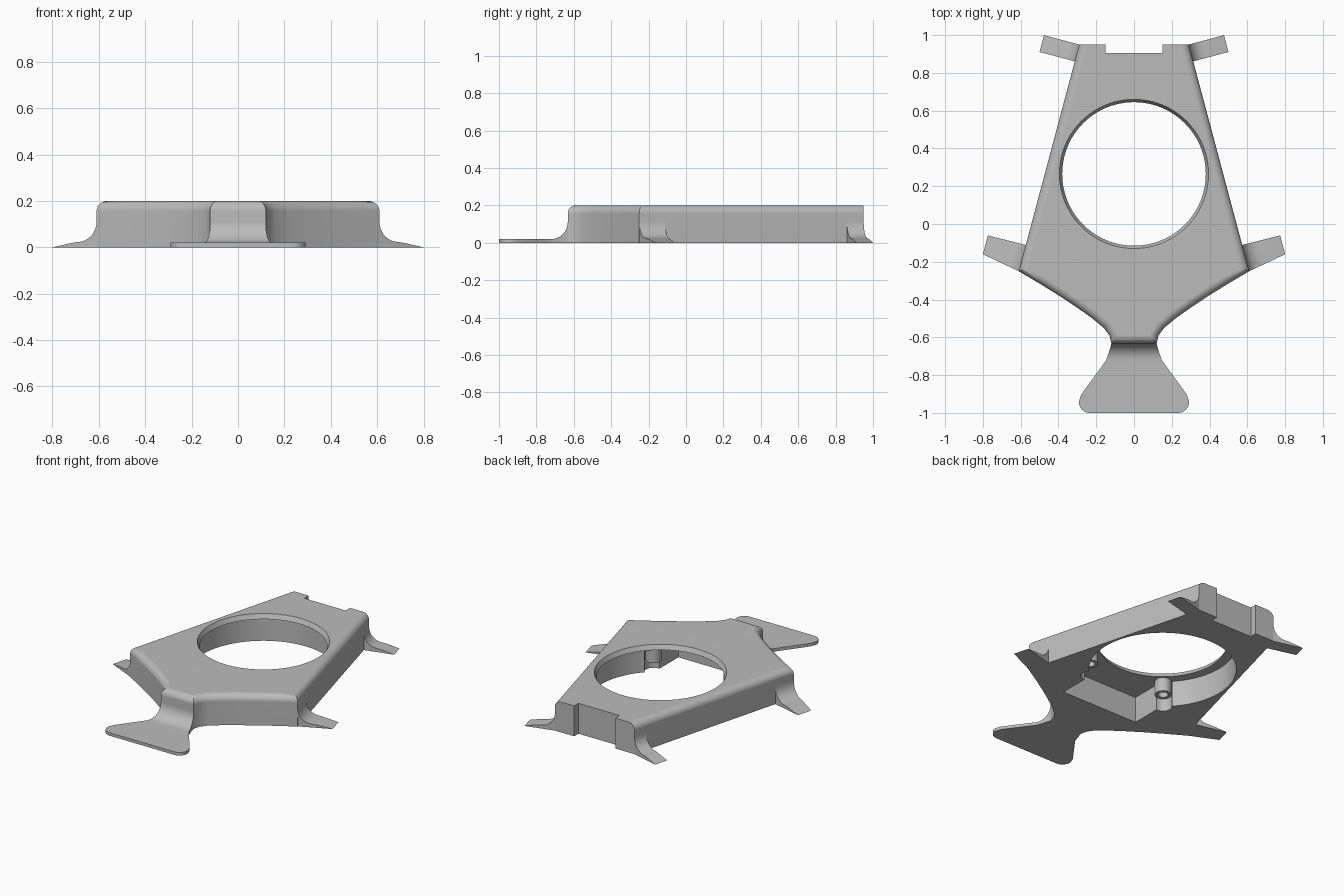
import bpy, bmesh, math
from mathutils import Vector

if "Cube" in bpy.data.objects:
    bpy.data.objects.remove(bpy.data.objects["Cube"], do_unlink=True)

grey = bpy.data.materials.new("plain_grey")
grey.use_nodes = True
colour = (0.5, 0.5, 0.5, 1)
grey.diffuse_color = colour
grey.node_tree.nodes["Principled BSDF"].inputs["Base Color"].default_value = colour

HEIGHT, CEILING = 0.2, 0.17
HOLE_Y = 0.265
POST = (0.285, -0.07)


def finish(name, bm):
    bmesh.ops.recalc_face_normals(bm, faces=bm.faces)
    mesh = bpy.data.meshes.new(name)
    bm.to_mesh(mesh)
    bm.free()
    mesh.materials.append(grey)
    ob = bpy.data.objects.new(name, mesh)
    bpy.context.collection.objects.link(ob)
    return ob


def prism(outline, z0, z1):
    bm = bmesh.new()
    face = bm.faces.new([bm.verts.new((x, y, z0)) for x, y in outline])
    new = bmesh.ops.extrude_face_region(bm, geom=[face])["geom"]
    verts = [v for v in new if isinstance(v, bmesh.types.BMVert)]
    bmesh.ops.translate(bm, verts=verts, vec=(0, 0, z1 - z0))
    return bm


def lathe(profile, centre, steps):
    """Turn a closed (radius, z) profile about a vertical axis."""
    bm = bmesh.new()
    cx, cy = centre
    verts = [bm.verts.new((cx + r, cy, z)) for r, z in profile]
    edges = [bm.edges.new((a, b)) for a, b in zip(verts, verts[1:] + verts[:1])]
    bmesh.ops.spin(bm, geom=verts + edges, cent=(cx, cy, 0), axis=(0, 0, 1),
                   angle=math.tau, steps=steps)
    bmesh.ops.remove_doubles(bm, verts=bm.verts, dist=1e-5)
    bmesh.ops.dissolve_degenerate(bm, edges=bm.edges, dist=1e-5)
    return bm


def disc(radius, z0, z1, centre, steps, top_radius=None):
    top = radius if top_radius is None else top_radius
    bm = bmesh.new()
    geo = bmesh.ops.create_cone(bm, cap_ends=True, segments=steps, radius1=radius,
                                radius2=top, depth=z1 - z0)
    bmesh.ops.translate(bm, verts=geo["verts"], vec=(*centre, (z0 + z1) / 2))
    return bm


def activate(ob):
    bpy.ops.object.select_all(action='DESELECT')
    ob.select_set(True)
    bpy.context.view_layer.objects.active = ob


def cut(ob, bm):
    cutter = finish("cutter", bm)
    cutter.hide_render = True
    mod = ob.modifiers.new("cut", 'BOOLEAN')
    mod.operation, mod.solver, mod.object = 'DIFFERENCE', 'EXACT', cutter
    activate(ob)
    bpy.ops.object.modifier_apply(modifier=mod.name)
    bpy.data.objects.remove(cutter, do_unlink=True)


def mirror(ob):
    ob.modifiers.new("mirror", 'MIRROR').use_axis = (True, False, False)
    return ob


def smooth(ob, angle=32):
    activate(ob)
    bpy.ops.object.shade_smooth_by_angle(angle=math.radians(angle))


# Body shell: half outline from the back notch round to the neck, then mirrored
half = [(0.15, 0.905), (0.15, 0.95), (0.29, 0.95), (0.61, -0.25), (0.5, -0.315),
        (0.4, -0.377), (0.3, -0.443), (0.22, -0.5), (0.16, -0.55), (0.13, -0.59),
        (0.12, -0.632)]
bm = prism(half + [(-x, y) for x, y in reversed(half)], 0, HEIGHT)
rounded = []
for e in bm.edges:
    a, b = e.verts
    at_back = a.co.y > 0.9 and b.co.y > 0.9
    if min(a.co.z, b.co.z) > HEIGHT - 0.001 and not at_back:
        rounded.append(e)
bmesh.ops.bevel(bm, geom=rounded, offset=0.055, segments=7, profile=0.5,
                affect='EDGES', clamp_overlap=True)
body = finish("body", bm)

# Underside pocket, post recesses and the tapered round opening
cut(body, disc(0.44, -0.1, CEILING, (0, HOLE_Y), 96))
cut(body, prism([(-0.28, -0.32), (0.28, -0.32), (0.28, 0.1), (-0.28, 0.1)], -0.1, CEILING))
for side in (-1, 1):
    cut(body, disc(0.055, -0.1, CEILING, (side * POST[0], POST[1]), 24))
cut(body, disc(0.38, 0.1, CEILING + 0.005, (0, HOLE_Y), 96))
cut(body, disc(0.38, CEILING, HEIGHT + 0.01, (0, HOLE_Y), 96, 0.4))
smooth(body)
body.modifiers.new("even_normals", 'WEIGHTED_NORMAL').keep_sharp = True

# Hollow posts inside the pocket
posts = mirror(finish("posts", lathe(
    [(0.03, 0.18), (0.03, 0.08), (0.05, 0.08), (0.05, 0.18)], POST, 24)))
smooth(posts)

# Front foot: curved neck blending into a flared plate with rounded corners
bm = bmesh.new()
stations = [(-0.58, 0.13, 0.14), (-0.632, 0.12, 0.14)]
for i in range(9):
    t = i / 8 * math.pi / 2
    y = -0.632 - 0.09 * (1 - math.cos(t))
    z = 0.11 - 0.09 * math.sin(t)
    w = 0.12 + 0.5 * max(0, -0.632 - y) ** 1.2
    stations.append((y, w, z))
stations += [(-0.78, 0.19, 0.02), (-0.9, 0.278, 0.02)]
for i in range(9):
    t = i / 8 * math.pi / 2
    stations.append((-0.94 - 0.06 * math.sin(t), 0.235 + 0.057 * math.cos(t), 0.02))
rings = [[bm.verts.new(p) for p in ((-w, y, 0), (w, y, 0), (w, y, z), (-w, y, z))]
         for y, w, z in stations]
for a, b in zip(rings, rings[1:]):
    for k in range(4):
        n = (k + 1) % 4
        bm.faces.new((a[k], a[n], b[n], b[k]))
bm.faces.new(rings[0])
bm.faces.new(rings[-1])
smooth(finish("front_foot", bm))

# Side legs: fillet profile swept across the leg width
along = Vector((0.32, -1.2, 0)).normalized()
out = Vector((-along.y, along.x, 0))
profile = [(-0.012, 0), (-0.012, 0.125), (0, 0.125)]
for i in range(9):
    t = i / 8 * math.pi / 2
    profile.append((0.088 * (1 - math.cos(t)), 0.11 - 0.087 * math.sin(t)))
profile += [(0.12, 0.018), (1, 0)]


def leg(name, corner, length, near, far):
    """near and far give the offsets along the wall at the root and the tip."""
    bm = bmesh.new()
    loops = []
    for root, tip in (near, far):
        loop = []
        for d, z in profile:
            d = min(d, length)
            s = root + (tip - root) * max(d, 0) / length
            loop.append(bm.verts.new(Vector((*corner, z)) + out * d + along * s))
        loops.append(loop)
    count = len(profile)
    for k in range(count):
        n = (k + 1) % count
        bm.faces.new((loops[0][k], loops[0][n], loops[1][n], loops[1][k]))
    for loop in loops:
        bm.faces.new(loop)
    smooth(mirror(finish(name, bm)))


leg("front_legs", (0.61, -0.25), 0.207, (-0.144, -0.141), (0, -0.038))
leg("back_legs", (0.29, 0.95), 0.193, (0, 0), (0.092, 0.092))
